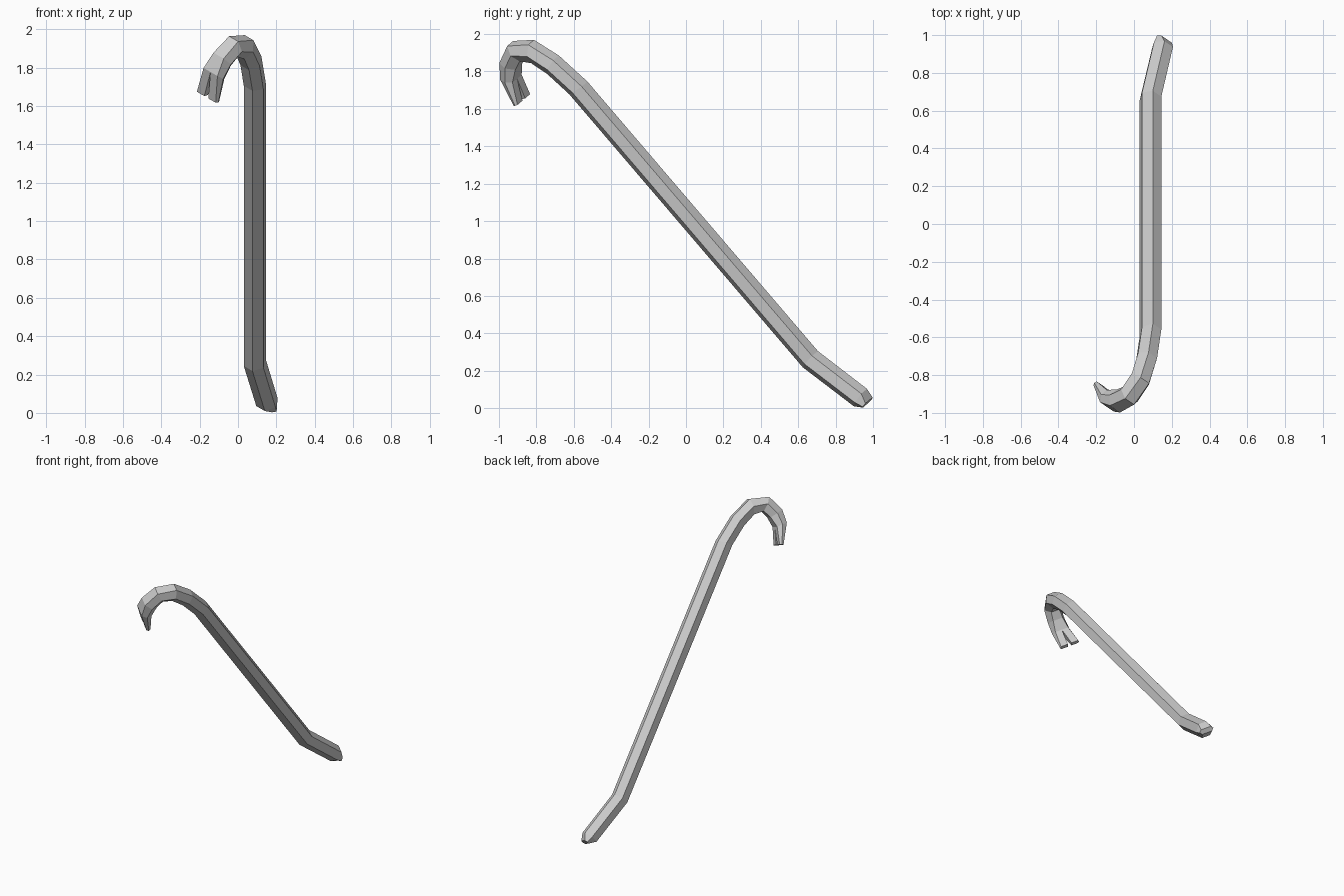
import bpy, bmesh
from mathutils import Vector

if "Cube" in bpy.data.objects:
    bpy.data.objects.remove(bpy.data.objects["Cube"])

# Local axes: D runs up the bar, H points towards the hook, W is the bar width
C = Vector((0.0875, 0, 1.039))
D = Vector((0, -0.65, 0.76)).normalized()
H = Vector((-0.669, -0.565, -0.483)).normalized()
W = D.cross(H).normalized()
if W.z < 0:
    W = -W


def pt(st, w):
    return C + D * st[0] + H * st[1] + W * w


def ring(bm, outer, inner, w, k=0.5):
    """Hexagonal section with extra midpoints on the outer and inner flats."""
    mid = ((outer[0] + inner[0]) / 2, (outer[1] + inner[1]) / 2)
    spec = [(outer, 0), (outer, k), (mid, 1), (inner, k),
            (inner, 0), (inner, -k), (mid, -1), (outer, -k)]
    return [bm.verts.new(pt(p, f * w)) for p, f in spec]


# (outer point, inner point, half width, flat fraction), chisel end to claw root
sections = [
    ((-1.394, -0.128), (-1.402, -0.094), 0.053, 0.7),
    ((-1.340, -0.144), (-1.366, -0.045), 0.060, 0.5),
    ((-1.016, -0.052), (-1.030, 0.052), 0.0605, 0.5),
    ((0.880, -0.052), (0.892, 0.052), 0.0605, 0.5),
    ((1.085, -0.018), (1.050, 0.078), 0.0605, 0.5),
    ((1.235, 0.045), (1.150, 0.115), 0.0605, 0.5),
    ((1.303, 0.165), (1.198, 0.168), 0.0605, 0.52),
    ((1.262, 0.282), (1.178, 0.228), 0.062, 0.58),
    ((1.190, 0.345), (1.136, 0.292), 0.065, 0.75),
]

bm = bmesh.new()
rings = [ring(bm, *s) for s in sections]

# Bar, bends and hook
for a, b in zip(rings, rings[1:]):
    for i in range(8):
        j = (i + 1) % 8
        bm.faces.new((a[i], a[j], b[j], b[i]))
bm.faces.new(rings[0])

# Two claw prongs separated by a V-shaped slot
root = rings[-1]
to, ti = (1.038, 0.378), (1.028, 0.352)
tm = ((to[0] + ti[0]) / 2, (to[1] + ti[1]) / 2)
for side, idx in ((1, (0, 1, 2, 3, 4)), (-1, (0, 7, 6, 5, 4))):
    base = [root[i] for i in idx]
    tip = [bm.verts.new(pt(p, side * w)) for p, w in
           ((to, 0.014), (to, 0.066), (tm, 0.072), (ti, 0.066), (ti, 0.014))]
    for i in range(5):
        j = (i + 1) % 5
        bm.faces.new((base[i], base[j], tip[j], tip[i]))
    bm.faces.new(tip)

bmesh.ops.recalc_face_normals(bm, faces=bm.faces[:])
mesh = bpy.data.meshes.new("crowbar")
bm.to_mesh(mesh)
bm.free()
bpy.context.collection.objects.link(bpy.data.objects.new("crowbar", mesh))
